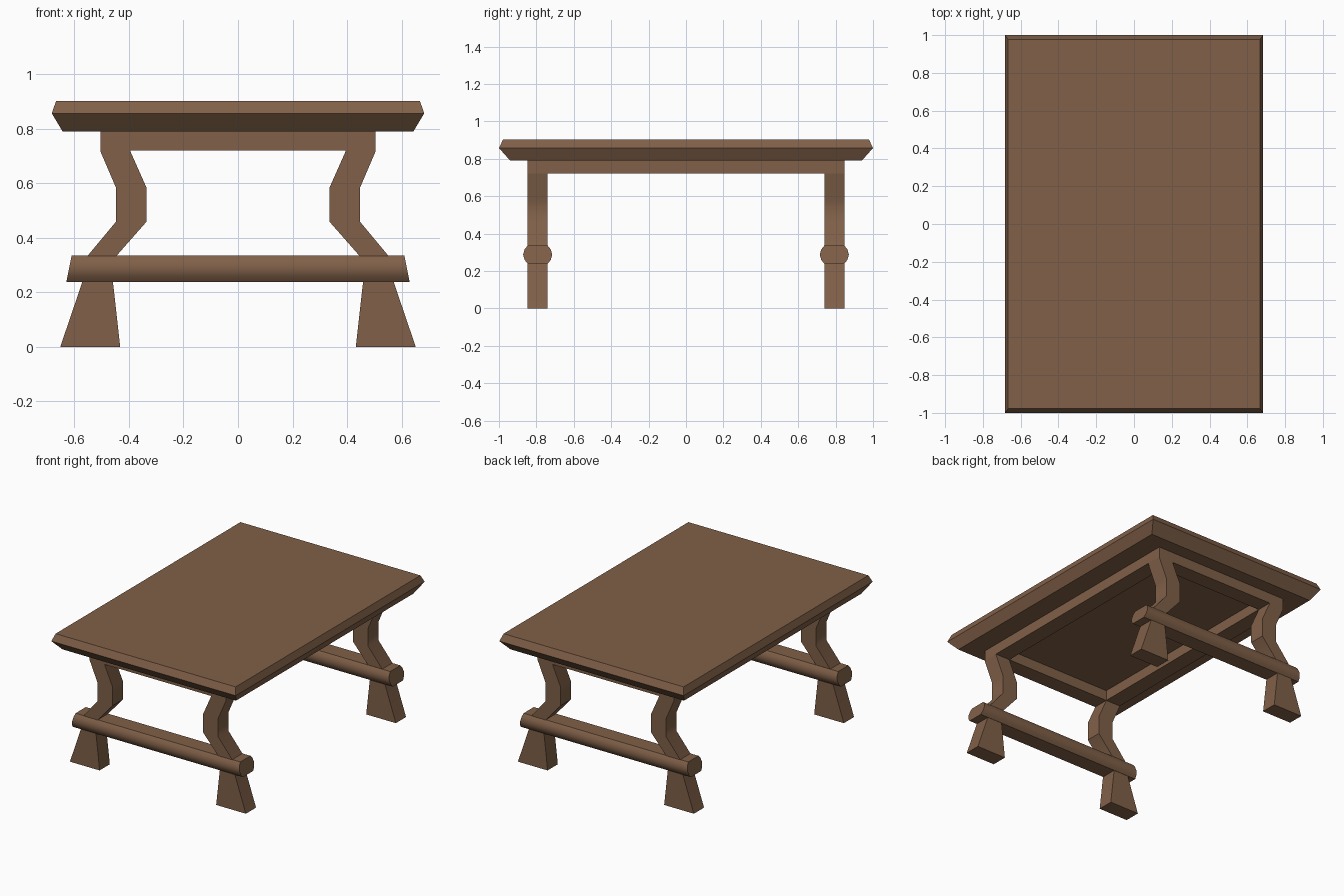
import bpy, bmesh

if "Cube" in bpy.data.objects:
    bpy.data.objects.remove(bpy.data.objects["Cube"])

wood = bpy.data.materials.new("brown wood")
wood.diffuse_color = (0.216, 0.117, 0.065, 1)
wood.use_nodes = True
wood.node_tree.nodes["Principled BSDF"].inputs["Base Color"].default_value = wood.diffuse_color


def loft(name, rings, closed=False):
    """Skin equal-length point rings; cap the ends, or join last to first."""
    bm = bmesh.new()
    loops = [[bm.verts.new(p) for p in r] for r in rings]
    pairs = list(zip(loops, loops[1:]))
    if closed:
        pairs.append((loops[-1], loops[0]))
    else:
        bm.faces.new(loops[0])
        bm.faces.new(loops[-1])
    for a, b in pairs:
        for i in range(len(a)):
            j = (i + 1) % len(a)
            bm.faces.new((a[i], a[j], b[j], b[i]))
    bmesh.ops.recalc_face_normals(bm, faces=bm.faces)
    me = bpy.data.meshes.new(name)
    bm.to_mesh(me)
    bm.free()
    me.materials.append(wood)
    ob = bpy.data.objects.new(name, me)
    bpy.context.collection.objects.link(ob)
    return ob


def rect(x0, x1, y0, y1, z):
    return [(x0, y0, z), (x1, y0, z), (x1, y1, z), (x0, y1, z)]


def smooth(ob, angle):
    bpy.ops.object.select_all(action='DESELECT')
    ob.select_set(True)
    bpy.context.view_layer.objects.active = ob
    bpy.ops.object.shade_smooth_by_angle(angle=angle)


# Table top with a bevelled rim
loft("table_top", [rect(-x, x, -y, y, z) for x, y, z in
                   [(0.643, 0.94, 0.79), (0.683, 1.0, 0.857), (0.667, 0.978, 0.903)]])

# Open frame under the top
frame = [(0.505, 0.848, 0.72), (0.505, 0.848, 0.795), (0.395, 0.74, 0.795), (0.395, 0.74, 0.72)]
loft("apron_frame", [rect(-x, x, -y, y, z) for x, y, z in frame], closed=True)

# Bent legs with flared feet: inner x, outer x, height
leg = [(0.432, 0.652, 0), (0.46, 0.567, 0.25), (0.445, 0.551, 0.335), (0.335, 0.447, 0.46),
       (0.335, 0.447, 0.583), (0.395, 0.505, 0.718), (0.395, 0.505, 0.73)]
# Cross bar section: y offset, z offset
half = [(0.054, -0.048), (0.070, -0.028), (0.078, 0), (0.070, 0.028), (0.054, 0.048)]
section = half + [(-y, -z) for y, z in half]

for sy, end in ((-1, "front"), (1, "back")):
    for sx, side in ((-1, "left"), (1, "right")):
        ob = loft(f"{end}_{side}_leg",
                  [rect(sx * a, sx * b, sy * 0.74, sy * 0.848, z) for a, b, z in leg])
        smooth(ob, 0.7)
    # Cross bar with slanted ends
    bar = loft(f"{end}_cross_bar",
               [[(s * (0.62 - 0.2 * z), sy * 0.793 + y, 0.287 + z) for y, z in section]
                for s in (-1, 1)])
    smooth(bar, 0.7)
